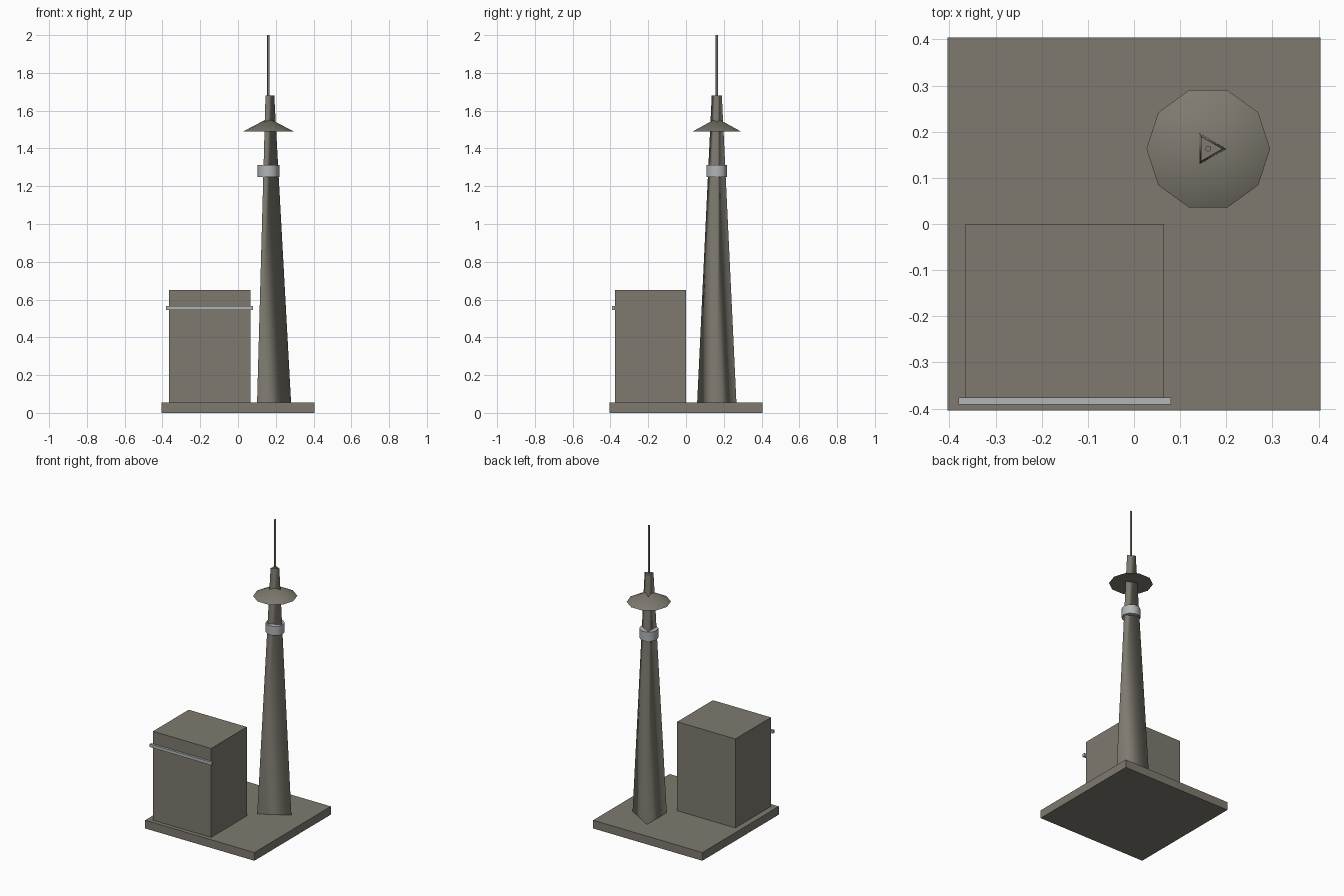
import bpy, math

if "Cube" in bpy.data.objects:
    bpy.data.objects.remove(bpy.data.objects["Cube"])


def material(name, color):
    m = bpy.data.materials.new(name)
    m.diffuse_color = (*color, 1)
    m.use_nodes = True
    m.node_tree.nodes["Principled BSDF"].inputs["Base Color"].default_value = m.diffuse_color
    return m


STONE = material("stone", (0.21, 0.195, 0.16))
PALE = material("pale_metal", (0.45, 0.46, 0.47))
CX, CY = 0.161, 0.163  # tower axis


def add(name, verts, faces, mat, smooth_count=0):
    me = bpy.data.meshes.new(name)
    me.from_pydata(verts, [], faces)
    me.materials.append(mat)
    for p in me.polygons:
        p.use_smooth = p.index < smooth_count
    ob = bpy.data.objects.new(name, me)
    bpy.context.collection.objects.link(ob)
    return ob


def box(name, lo, hi, mat):
    verts = [(x, y, z) for x in (lo[0], hi[0]) for y in (lo[1], hi[1]) for z in (lo[2], hi[2])]
    faces = [(0, 1, 3, 2), (4, 6, 7, 5), (0, 4, 5, 1), (2, 3, 7, 6), (0, 2, 6, 4), (1, 5, 7, 3)]
    return add(name, verts, faces, mat)


def taper(name, n, r0, r1, z0, z1, mat):
    """Capped n-sided frustum on the tower axis (first corner on +x); smooth sides, flat caps."""
    ang = [2 * math.pi * i / n for i in range(n)]
    verts = [(CX + r0 * math.cos(a), CY + r0 * math.sin(a), z0) for a in ang]
    if r1 > 0:
        verts += [(CX + r1 * math.cos(a), CY + r1 * math.sin(a), z1) for a in ang]
        faces = [(i, (i + 1) % n, n + (i + 1) % n, n + i) for i in range(n)]
        faces.append(tuple(range(n, 2 * n)))
    else:
        verts.append((CX, CY, z1))
        faces = [(i, (i + 1) % n, n) for i in range(n)]
    faces.append(tuple(reversed(range(n))))
    return add(name, verts, faces, mat, n)


# Ground slab, block building and its front ledge
box("base_slab", (-0.404, -0.404, 0), (0.404, 0.404, 0.055), STONE)
box("building_block", (-0.365, -0.377, 0.055), (0.065, 0.0, 0.65), STONE)
box("front_ledge", (-0.38, -0.391, 0.546), (0.08, -0.376, 0.566), PALE)

# Three-sided tower with collar, conical canopy and mast
taper("tower_shaft", 3, 0.12, 0.031, 0.055, 1.68, STONE)
taper("tower_collar", 10, 0.058, 0.058, 1.25, 1.312, PALE)
taper("tower_canopy", 10, 0.134, 0, 1.49, 1.56, STONE)
taper("mast", 8, 0.0065, 0.0065, 1.68, 2.0, STONE)
